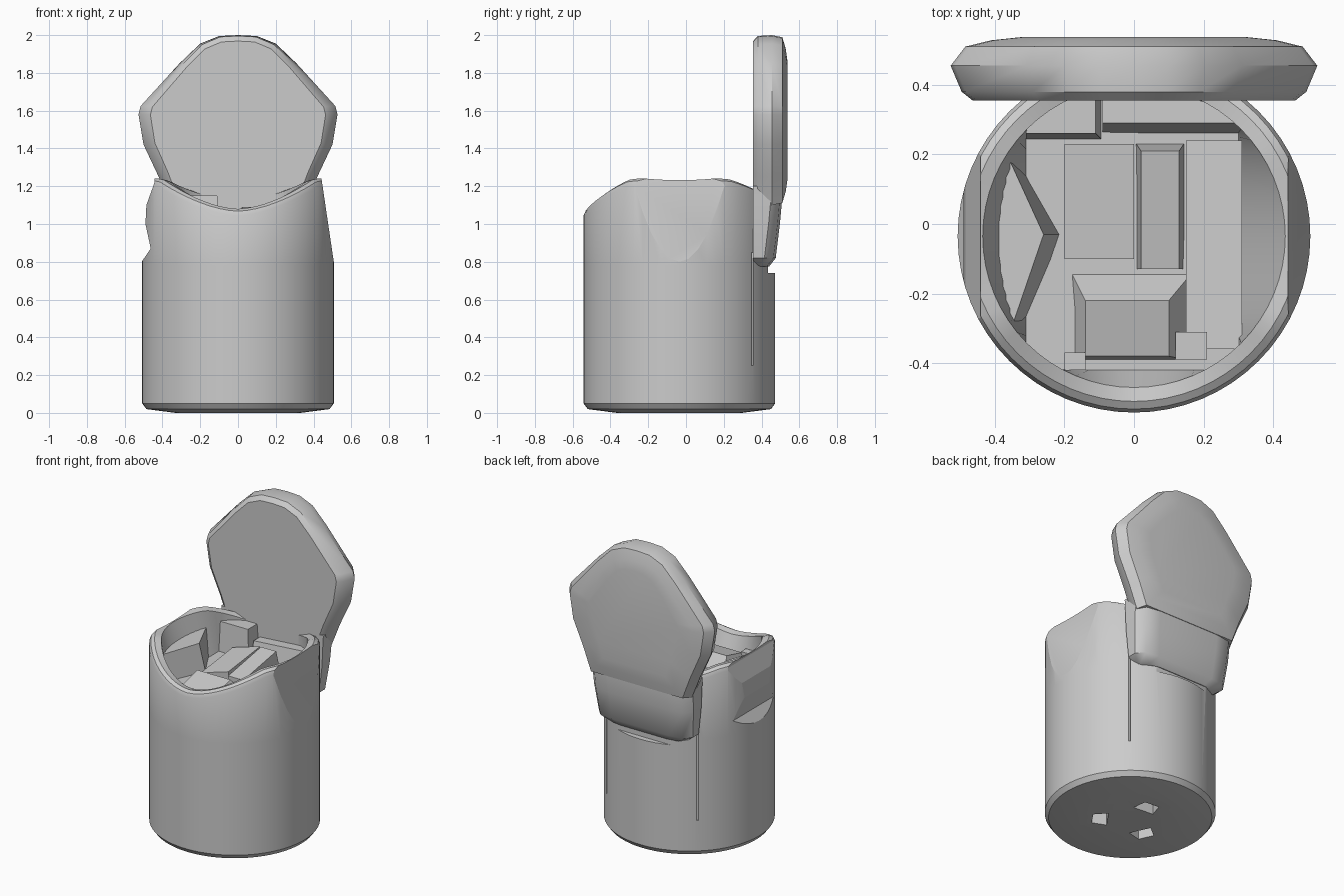
import bpy, bmesh
from math import sin, cos, pi, radians

cube = bpy.data.objects.get("Cube")
if cube:
    bpy.data.objects.remove(cube, do_unlink=True)

grey = bpy.data.materials.new("plain grey")
grey.use_nodes = True
COLOUR = (0.6, 0.6, 0.6, 1)
grey.diffuse_color = COLOUR
grey.node_tree.nodes["Principled BSDF"].inputs["Base Color"].default_value = COLOUR

CY, R, SEG = -0.035, 0.507, 64


def loft(name, rings, smooth=35):
    """Skin a closed solid through rings of equal point count."""
    bm = bmesh.new()
    loops = [[bm.verts.new(p) for p in ring] for ring in rings]
    n = len(loops[0])
    for a, b in zip(loops, loops[1:]):
        for i in range(n):
            j = (i + 1) % n
            bm.faces.new((a[i], a[j], b[j], b[i]))
    bm.faces.new(loops[0][::-1])
    bm.faces.new(loops[-1])
    bmesh.ops.recalc_face_normals(bm, faces=bm.faces)
    mesh = bpy.data.meshes.new(name)
    bm.to_mesh(mesh)
    bm.free()
    mesh.materials.append(grey)
    ob = bpy.data.objects.new(name, mesh)
    bpy.context.collection.objects.link(ob)
    bpy.ops.object.select_all(action='DESELECT')
    ob.select_set(True)
    bpy.context.view_layer.objects.active = ob
    if smooth:
        bpy.ops.object.shade_smooth_by_angle(angle=radians(smooth))
    return ob


def block(name, x, y, z, inset=(0, 0, 0, 0), lift=(0, 0, 0, 0)):
    """Box with a top that may shrink per side and lift per corner."""
    base = [(x[0], y[0]), (x[1], y[0]), (x[1], y[1]), (x[0], y[1])]
    l, r, f, b = inset
    top = [(x[0] + l, y[0] + f), (x[1] - r, y[0] + f),
           (x[1] - r, y[1] - b), (x[0] + l, y[1] - b)]
    return loft(name, [[(*p, z[0]) for p in base],
                       [(*p, z[1] + h) for p, h in zip(top, lift)]], 0)


def prism_y(name, outline, y0, y1):
    return loft(name, [[(px, y, pz) for px, pz in outline] for y in (y0, y1)], 0)


def cut(target, tool):
    mod = target.modifiers.new("cut", 'BOOLEAN')
    mod.operation, mod.solver, mod.object = 'DIFFERENCE', 'EXACT', tool
    bpy.context.view_layer.objects.active = target
    bpy.ops.object.modifier_apply(modifier=mod.name)
    bpy.data.objects.remove(tool, do_unlink=True)


# Container: round wall with a rim that dips at front and back, and a cavity
angles = [2 * pi * i / SEG for i in range(SEG)]


def rim(a):
    dip = 1.08 if sin(a) < 0 else 1.13
    return dip + (1.24 - dip) * min(1, abs(cos(a)) * R / 0.43) ** 1.7


def ring(r, height):
    return [(r * cos(a), CY + r * sin(a), height(a)) for a in angles]


def clamp(v, lo, hi):
    return max(lo, min(hi, v))


floor = [(clamp(0.45 * cos(a), -0.31, 0.3), clamp(CY + 0.45 * sin(a), -0.42, 0.36), 0.96)
         for a in angles]
body = loft("container", [
    ring(0.33, lambda a: 0), ring(0.485, lambda a: 0.02), ring(R, lambda a: 0.05),
    ring(R, lambda a: 0.78), ring(R, lambda a: rim(a) - 0.035),
    ring(R - 0.01, lambda a: rim(a) - 0.012), ring(0.475, rim),
    ring(0.435, lambda a: rim(a) - 0.01), floor])

# Side flats near the rim, the right-hand one with a small ledge
cut(body, prism_y("left_flat", [(0.51, 0.78), (0.442, 1.24), (0.44, 1.4), (0.8, 1.4), (0.8, 0.78)], -1, 1))
cut(body, prism_y("right_flat", [(-0.51, 0.8), (-0.462, 0.87), (-0.49, 1.0), (-0.485, 1.1),
                                 (-0.442, 1.22), (-0.44, 1.4), (-0.8, 1.4), (-0.8, 0.8)], -1, 1))
# Recess behind the hinge, and thin slits beside the back panel
cut(body, block("hinge_recess", (-0.5, 0.5), (0.435, 0.7), (0.74, 1.4), (0, 0, 0, 0)))
for s in (-1, 1):
    cut(body, block("slit", sorted((s * 0.31, s * 0.4)), (0.347, 0.354), (0.25, 0.85)))
# Three small holes in the underside
for k in range(3):
    a = radians(-35 + 120 * k)
    c, s = cos(a), sin(a)
    corners = [(-0.045, -0.07), (0.045, -0.05), (0.045, 0.05), (-0.045, 0.07)]
    pts = [(c * (0.18 + u) - s * v, CY + s * (0.18 + u) + c * v) for u, v in corners]
    cut(body, loft("foot_hole", [[(*p, z) for p in pts] for z in (-0.1, 0.08)], 0))
bpy.context.view_layer.objects.active = body
body.select_set(True)
bpy.ops.object.shade_smooth_by_angle(angle=radians(35))

# Open lid standing upright
half = [(0.1, 1.995), (0.2, 1.955), (0.31, 1.85), (0.515, 1.625), (0.527, 1.58),
        (0.5, 1.42), (0.42, 1.25), (0.36, 1.1)]
outline = [(0, 2.0)] + half + [(-x, z) for x, z in half[::-1]]
MID = 1.55
layers = [(0.355, 0.88, 0.93), (0.38, 0.94, 0.99), (0.455, 1, 1),
          (0.51, 0.92, 0.975), (0.528, 0.78, 0.84), (0.537, 0.62, 0.7)]
loft("lid", [[(x * sx, y, MID + (z - MID) * sz) for x, z in outline]
             for y, sx, sz in layers], 35)

# Hinge block joining lid and container
sections = [(0.775, 0.28, 0.44), (0.82, 0.34, 0.475), (1.0, 0.36, 0.497),
            (1.12, 0.365, 0.508), (1.2, 0.37, 0.5)]
loft("hinge", [[(-w, 0.355, z), (w, 0.355, z), (w, y - 0.06, z), (w * 0.87, y - 0.012, z),
                (w * 0.6, y, z), (-w * 0.6, y, z), (-w * 0.87, y - 0.012, z), (-w, y - 0.06, z)]
               for z, w, y in sections], 40)

# Contents packed in the cavity
block("front_item", (-0.2, 0.2), (-0.4, -0.1), (0.9, 1.05), (0.06, 0.1, 0.02, 0.12), (-0.03, -0.03, 0.01, 0.01))
block("front_left_peg", (0.12, 0.21), (-0.39, -0.31), (0.9, 1.02))
block("front_right_peg", (-0.2, -0.14), (-0.42, -0.37), (0.9, 1.03))
block("middle_item", (-0.2, 0.0), (-0.1, 0.23), (0.9, 1.02), lift=(-0.04, 0.02, 0.06, 0))
block("centre_bar", (0.0, 0.15), (-0.13, 0.24), (0.9, 1.06), (0.02, 0.02, 0, 0.03), (-0.03, -0.03, 0.03, 0.03))
block("left_panel", (0.15, 0.31), (-0.36, 0.24), (0.9, 1.0), lift=(0, 0.03, 0.03, 0))
block("back_right_item", (-0.31, -0.09), (0.24, 0.37), (0.9, 1.15), (0, 0.02, 0.02, 0))
block("back_left_item", (-0.09, 0.31), (0.25, 0.37), (0.9, 1.07), (0, 0, 0.04, 0), (0, 0.03, 0.03, 0))
wedge = [(-0.36, 0.2), (-0.32, 0.18), (-0.2, -0.03), (-0.32, -0.31), (-0.36, -0.33)]
loft("right_wedge", [[(x, y, 0.9) for x, y in wedge],
                     [(x * 0.8 - 0.1, y, 1.13) for x, y in wedge]], 0)
